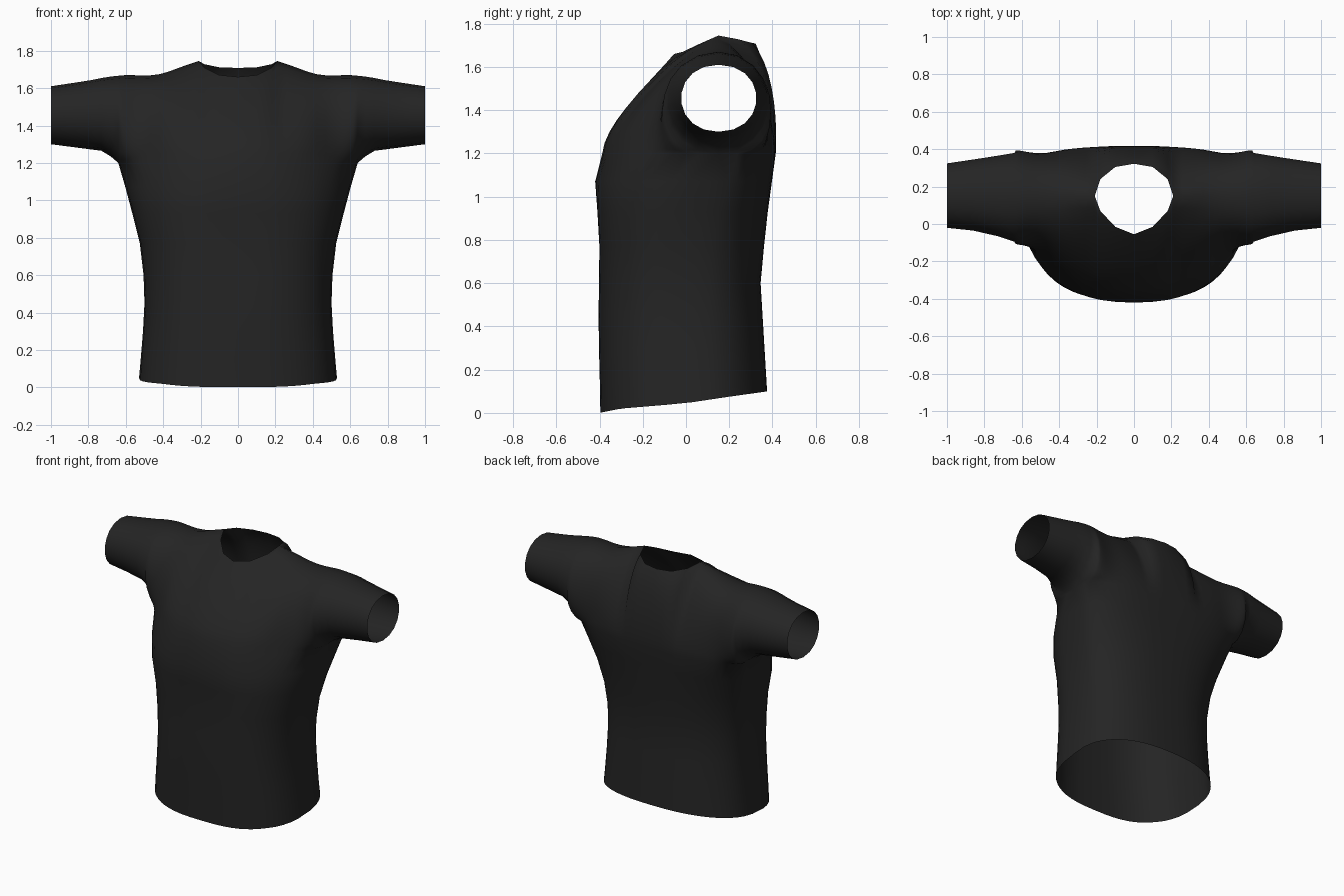
import bpy
import bmesh
from mathutils import Vector

if "Cube" in bpy.data.objects:
    bpy.data.objects.remove(bpy.data.objects["Cube"], do_unlink=True)


def at(table, x):
    """Linear interpolation in a list of (key, value) pairs."""
    if x <= table[0][0]:
        return table[0][1]
    for (a, p), (b, q) in zip(table, table[1:]):
        if x <= b:
            return p + (q - p) * (x - a) / (b - a)
    return table[-1][1]


def bezier(p, t):
    s = 1 - t
    return p[0] * s**3 + p[1] * (3 * s * s * t) + p[2] * (3 * s * t * t) + p[3] * t**3


# Columns run from the centre line over the shoulder to the cuff
COLUMNS = [0, .1, .18, .21, .26, .32, .37, .42, .47, .52, .56, .59, .615, .632, .64,
           .68, .73, .79, .86, .93, 1]
ARMPIT, CHEST, RIDGE = .64, 1.2, .15
STEPS = 9

# Torso outline by height
LEVELS = [.04, .15, .3, .45, .6, .77, .93, 1.07, CHEST]
WIDTH = [(.03, .53), (.3, .508), (.45, .5), (.6, .505), (.77, .525), (.93, .565),
         (1.1, .61), (CHEST, ARMPIT)]
SIDE = [(0, .03), (.7, .04), (.93, .08), (CHEST, RIDGE)]
FRONT = [(0, -.395), (.4, -.405), (.8, -.4), (1.07, -.42), (CHEST, -.387)]
BACK = [(.1, .375), (.35, .36), (.6, .345), (.87, .37), (1.09, .4), (CHEST, .415)]
HEM = [(-.4, 0), (-.3, .02), (0, .045), (.2, .075), (.38, .1)]

# Shoulder line, underarm and neckline by distance from the centre
TOP = [(.21, 1.745), (.3, 1.715), (.4, 1.677), (.48, 1.667), (.6, 1.67), (.7, 1.66),
       (.8, 1.64), (1, 1.61)]
UNDER = [(ARMPIT, 1.21), (.73, 1.265), (1, 1.3)]
NECK_Y = {-1: [(0, -.055), (.1, -.015), (.18, .07), (.21, RIDGE)],
          1: [(0, .322), (.1, .305), (.18, .24), (.21, RIDGE)]}
NECK_Z = {-1: [(0, 1.66), (.1, 1.67), (.18, 1.71), (.21, 1.745)],
          1: [(0, 1.708), (.1, 1.711), (.18, 1.728), (.21, 1.745)]}

# Roundness of the shoulder and sleeve
REACH = {-1: [(0, .11), (.32, .2), (ARMPIT, .33), (.73, .29), (.86, .25), (1, .23)],
         1: [(0, .06), (.21, .15), (.4, .22), (ARMPIT, .31), (.8, .275), (1, .235)]}
DROP = [(0, .13), (.21, .07), (.42, .01), (ARMPIT, 0)]


def torso_point(u, z, side):
    """Point on the squared oval of the torso; u goes from centre to side seam."""
    power = at([(.9, 2.7), (CHEST, 2)], z) if side < 0 else at([(.9, 2.4), (CHEST, 3)], z)
    seam = at(SIDE, z)
    edge = at(FRONT if side < 0 else BACK, z)
    y = seam + (edge - seam) * max(0, 1 - u**power) ** (1 / power)
    return Vector((at(WIDTH, z) * u, y, z))


def column(x, side):
    """Points from hem to shoulder, or from underarm to shoulder on the sleeve."""
    points = []
    if x <= ARMPIT:
        points = [torso_point(x / ARMPIT, z, side) for z in LEVELS]
        points[0].z = at(HEM, points[0].y)
        start = points.pop()
    else:
        start = Vector((x, RIDGE, at(UNDER, x)))
    if x <= .21:
        end = Vector((x, at(NECK_Y[side], x), at(NECK_Z[side], x)))
    else:
        end = Vector((x, RIDGE, at(TOP, x)))
    reach = side * at(REACH[side], x)
    blend = at([(.36, 0), (ARMPIT, 1)], x)
    blend = blend * blend * (3 - 2 * blend)
    upright = start + Vector((0, .01, .14))
    tube = Vector((x, RIDGE + reach, start.z))
    curve = [start, upright.lerp(tube, blend), end + Vector((0, reach, -at(DROP, x))), end]
    return points + [bezier(curve, i / STEPS) for i in range(STEPS + 1)]


# Half of the shirt as a front and a back panel, welded at the seams
bm = bmesh.new()
for side in (-1, 1):
    grid = [[bm.verts.new(p) for p in column(x, side)] for x in COLUMNS]
    for a, b in zip(grid, grid[1:]):
        rows = min(len(a), len(b))
        a, b = a[-rows:], b[-rows:]
        for i in range(rows - 1):
            bm.faces.new((a[i], b[i], b[i + 1], a[i + 1]))
bmesh.ops.remove_doubles(bm, verts=bm.verts, dist=.0005)

# Other half
copy = bmesh.ops.duplicate(bm, geom=bm.verts[:] + bm.edges[:] + bm.faces[:])["geom"]
for v in copy:
    if isinstance(v, bmesh.types.BMVert):
        v.co.x = -v.co.x
bmesh.ops.remove_doubles(bm, verts=bm.verts, dist=.0005)
bmesh.ops.recalc_face_normals(bm, faces=bm.faces)
# Make the outside of the chest face forward
bm.faces.ensure_lookup_table()
chest = min(bm.faces, key=lambda f: f.calc_center_median().y)
if chest.normal.y > 0:
    bmesh.ops.reverse_faces(bm, faces=bm.faces)
for f in bm.faces:
    f.smooth = True

mesh = bpy.data.meshes.new("shirt")
bm.to_mesh(mesh)
bm.free()
shirt = bpy.data.objects.new("shirt", mesh)
bpy.context.collection.objects.link(shirt)

# Cloth colour
cloth = bpy.data.materials.new("black cloth")
cloth.use_nodes = True
color = (.018, .018, .018, 1)
cloth.diffuse_color = color
cloth.node_tree.nodes["Principled BSDF"].inputs["Base Color"].default_value = color
mesh.materials.append(cloth)
